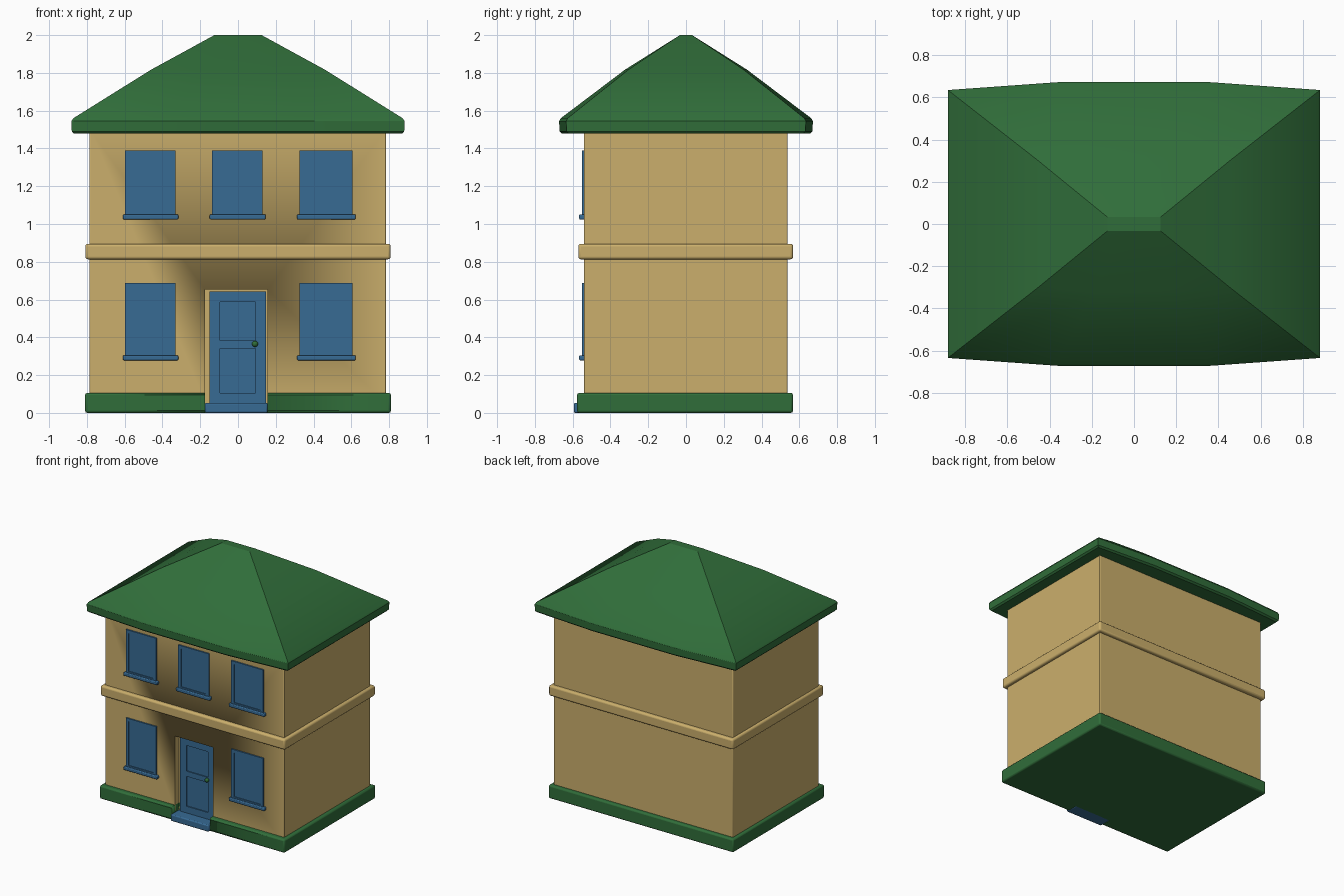
import bpy, bmesh, math

if "Cube" in bpy.data.objects:
    bpy.data.objects.remove(bpy.data.objects["Cube"])


def material(name, rgb):
    m = bpy.data.materials.new(name)
    m.diffuse_color = (*rgb, 1)
    m.use_nodes = True
    m.node_tree.nodes["Principled BSDF"].inputs["Base Color"].default_value = m.diffuse_color
    return m


TAN = material("tan wall", (0.60, 0.43, 0.15))
GREEN = material("green trim", (0.030, 0.155, 0.042))
BLUE = material("blue joinery", (0.038, 0.145, 0.295))


def finish(name, bm, mat, bevel=0.0, segments=2):
    bmesh.ops.recalc_face_normals(bm, faces=bm.faces[:])
    me = bpy.data.meshes.new(name)
    bm.to_mesh(me)
    bm.free()
    me.materials.append(mat)
    ob = bpy.data.objects.new(name, me)
    bpy.context.collection.objects.link(ob)
    if bevel:
        mod = ob.modifiers.new("bevel", 'BEVEL')
        mod.width, mod.segments = bevel, segments
    bpy.ops.object.select_all(action='DESELECT')
    ob.select_set(True)
    bpy.context.view_layer.objects.active = ob
    bpy.ops.object.shade_smooth_by_angle(angle=math.radians(25))
    return ob


def add_box(bm, x0, x1, y0, y1, z0, z1):
    vs = bmesh.ops.create_cube(bm, size=1)["verts"]
    for v in vs:
        v.co = (x1 if v.co.x > 0 else x0, y1 if v.co.y > 0 else y0, z1 if v.co.z > 0 else z0)


def box(name, dims, mat, bevel=0.0, segments=2):
    bm = bmesh.new()
    add_box(bm, *dims)
    return finish(name, bm, mat, bevel, segments)


def add_frame(bm, x0, x1, y0, y1, z0, z1, w):
    """Four bars around a rectangle."""
    add_box(bm, x0, x0 + w, y0, y1, z0, z1)
    add_box(bm, x1 - w, x1, y0, y1, z0, z1)
    add_box(bm, x0 + w, x1 - w, y0, y1, z1 - w, z1)
    add_box(bm, x0 + w, x1 - w, y0, y1, z0, z0 + w)


# Main body and base, with the doorway cut out of both
walls = box("walls", (-0.787, 0.783, -0.54, 0.537, 0.05, 1.5), TAN, 0.006)
base = box("base", (-0.81, 0.81, -0.577, 0.567, 0.0, 0.106), GREEN, 0.012)
cutter = box("doorway_cutter", (-0.175, 0.157, -0.8, -0.49, -0.1, 0.652), TAN)
cutter.hide_render = True
cutter.hide_set(True)
for ob in (walls, base):
    cut = ob.modifiers.new("doorway", 'BOOLEAN')
    cut.operation, cut.solver, cut.object = 'DIFFERENCE', 'EXACT', cutter

# Band between the floors
box("floor_band", (-0.808, 0.808, -0.57, 0.567, 0.813, 0.895), TAN, 0.014, 3)


# Hipped roof: stacked rings, long sides bowed slightly outward
def roof_ring(bm, hx, hy, bow, z):
    k = 0.41 * hx
    pts = [(-hx, -hy), (-k, -hy - bow), (k, -hy - bow), (hx, -hy),
           (hx, hy), (k, hy + bow), (-k, hy + bow), (-hx, hy)]
    return [bm.verts.new((x, y, z)) for x, y in pts]


bm = bmesh.new()
rings = [roof_ring(bm, *r) for r in (
    (0.868, 0.62, 0.035, 1.478), (0.88, 0.632, 0.037, 1.490), (0.882, 0.635, 0.037, 1.545),
    (0.872, 0.627, 0.036, 1.560), (0.46, 0.305, 0.018, 1.817), (0.125, 0.032, 0.0, 2.0))]
for a, b in zip(rings, rings[1:]):
    for i in range(8):
        j = (i + 1) % 8
        bm.faces.new((a[i], a[j], b[j], b[i]))
bm.faces.new(rings[0])
bm.faces.new(rings[-1])
finish("roof", bm, GREEN)


# Windows: pane, raised frame and sill
def window(name, x0, x1, z0, z1):
    bm = bmesh.new()
    add_box(bm, x0 + 0.01, x1 - 0.01, -0.545, -0.53, z0, z1 - 0.01)
    add_frame(bm, x0, x1, -0.551, -0.53, z0, z1, 0.024)
    finish(name, bm, BLUE)
    box(name + "_sill", (x0 - 0.012, x1 + 0.016, -0.566, -0.53, z0 - 0.014, z0 + 0.013), BLUE, 0.006)


for side, x0, x1 in (("left", -0.597, -0.332), ("middle", -0.138, 0.130), ("right", 0.325, 0.607)):
    window("upper_window_" + side, x0, x1, 1.038, 1.388)
    if side != "middle":
        window("lower_window_" + side, x0, x1, 0.292, 0.688)

# Door: slab with stiles and rails around two sunk panels
bm = bmesh.new()
add_box(bm, -0.15, 0.148, -0.501, -0.48, 0.05, 0.64)
add_frame(bm, -0.15, 0.148, -0.509, -0.48, 0.05, 0.643, 0.056)
add_box(bm, -0.094, 0.092, -0.509, -0.48, 0.342, 0.384)
finish("door", bm, BLUE)

# Door step and knob
box("door_step", (-0.175, 0.157, -0.594, -0.48, 0.0, 0.053), BLUE, 0.008)
bm = bmesh.new()
bmesh.ops.create_uvsphere(bm, u_segments=12, v_segments=8, radius=0.016)
bmesh.ops.translate(bm, verts=bm.verts[:], vec=(0.09, -0.518, 0.365))
finish("door_knob", bm, GREEN)
